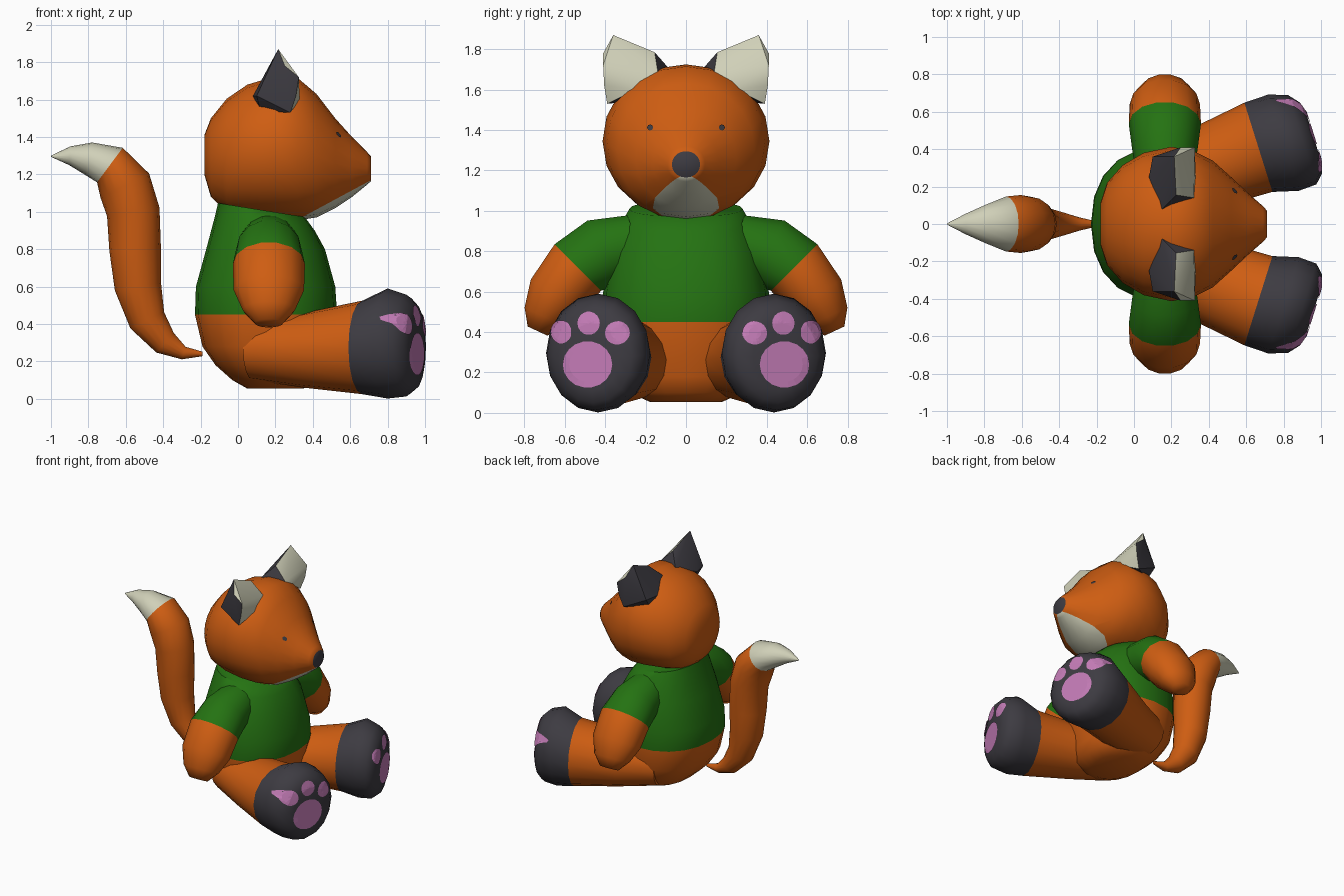
import bpy, bmesh, math
from mathutils import Vector as V
from mathutils.bvhtree import BVHTree

if "Cube" in bpy.data.objects:
    bpy.data.objects.remove(bpy.data.objects["Cube"])


def mat(name, rgb):
    m = bpy.data.materials.new(name)
    m.diffuse_color = (*rgb, 1)
    m.use_nodes = True
    m.node_tree.nodes["Principled BSDF"].inputs["Base Color"].default_value = m.diffuse_color
    return m


ORANGE = mat("orange_fur", (0.62, 0.11, 0.006))
GREEN = mat("green_shirt", (0.018, 0.17, 0.006))
DARK = mat("charcoal", (0.047, 0.044, 0.054))
CREAM = mat("cream", (0.63, 0.63, 0.48))
PINK = mat("pink_pads", (0.55, 0.2, 0.47))


def finish(name, bm, mats, angle):
    bmesh.ops.recalc_face_normals(bm, faces=bm.faces)
    me = bpy.data.meshes.new(name)
    bm.to_mesh(me)
    bm.free()
    for m in mats:
        me.materials.append(m)
    ob = bpy.data.objects.new(name, me)
    bpy.context.collection.objects.link(ob)
    bpy.ops.object.select_all(action='DESELECT')
    ob.select_set(True)
    bpy.context.view_layer.objects.active = ob
    bpy.ops.object.shade_smooth_by_angle(angle=math.radians(angle))
    return ob


def loft(rings, n=16, p=1.0, slot=lambda i: 0):
    """Skin rings of (centre, direction, side axis, side radius, up radius)."""
    bm = bmesh.new()
    loops = []
    for c, d, side, a, b in rings:
        d, side = V(d).normalized(), V(side).normalized()
        up = d.cross(side)
        loop = []
        for k in range(n):
            t = 2 * math.pi * k / n
            u, w = (math.copysign(abs(f) ** p, f) for f in (math.cos(t), math.sin(t)))
            loop.append(bm.verts.new(V(c) + side * a * u + up * b * w))
        loops.append(loop)
    for i in range(len(loops) - 1):
        for k in range(n):
            j = (k + 1) % n
            f = bm.faces.new((loops[i][k], loops[i][j], loops[i + 1][j], loops[i + 1][k]))
            f.material_index = slot(i)
    bm.faces.new(loops[0]).material_index = slot(0)
    bm.faces.new(loops[-1]).material_index = slot(len(loops) - 2)
    bmesh.ops.recalc_face_normals(bm, faces=bm.faces)
    return bm


def decal(name, target, y, z, ry, rz, material, n=18):
    """Thin elliptical plate laid on the +x side of the target."""
    me = target.data
    tree = BVHTree.FromPolygons([v.co for v in me.vertices], [tuple(q.vertices) for q in me.polygons])

    def hit(py, pz):
        loc, nor, _, _ = tree.ray_cast(V((2, py, pz)), V((-1, 0, 0)))
        return loc + nor * 0.006
    bm = bmesh.new()
    centre = bm.verts.new(hit(y, z))
    prev = None
    for r in (0.25, 0.5, 0.75, 1.0):
        ring = [bm.verts.new(hit(y + ry * r * math.cos(2 * math.pi * k / n),
                                 z + rz * r * math.sin(2 * math.pi * k / n))) for k in range(n)]
        for k in range(n):
            j = (k + 1) % n
            if prev:
                bm.faces.new((prev[k], ring[k], ring[j], prev[j]))
            else:
                bm.faces.new((centre, ring[k], ring[j]))
        prev = ring
    bmesh.ops.recalc_face_normals(bm, faces=bm.faces)
    if sum(f.normal.x for f in bm.faces) < 0:
        bmesh.ops.reverse_faces(bm, faces=bm.faces)
    me = bpy.data.meshes.new(name)
    bm.to_mesh(me)
    bm.free()
    me.materials.append(material)
    bpy.context.collection.objects.link(bpy.data.objects.new(name, me))


# Torso: orange seat below the hem, green shirt above (z, back x, front x, half width)
torso = [(0.055, 0.05, 0.35, 0.18), (0.1, -0.03, 0.44, 0.28), (0.18, -0.12, 0.47, 0.35),
         (0.28, -0.19, 0.49, 0.39), (0.45, -0.23, 0.53, 0.41), (0.6, -0.225, 0.52, 0.41),
         (0.8, -0.17, 0.465, 0.37), (0.94, -0.125, 0.415, 0.32), (1.01, -0.11, 0.36, 0.28)]
bm = loft([(((a + b) / 2, 0, z), (0.16 if z > 0.9 else 0, 0, 1), (0, 1, 0), w, (b - a) / 2)
           for z, a, b, w in torso], 20, 0.88, lambda i: int(i >= 4))
finish("torso", bm, [ORANGE, GREEN], 60)

# Head: ball drawn out to a snout (x, half width, bottom z, top z)
head = [(-0.18, 0.11, 1.2, 1.41), (-0.145, 0.22, 1.08, 1.5), (-0.06, 0.315, 1.0, 1.605),
        (0.05, 0.38, 0.98, 1.68), (0.2, 0.413, 0.965, 1.725), (0.32, 0.39, 0.955, 1.715),
        (0.42, 0.34, 0.97, 1.63), (0.52, 0.25, 1.02, 1.5), (0.61, 0.165, 1.08, 1.4),
        (0.69, 0.095, 1.145, 1.32), (0.712, 0.07, 1.165, 1.295)]
bm = loft([((x, 0, (lo + hi) / 2), (1, 0, 0), (0, 1, 0), w, (hi - lo) / 2)
           for x, w, lo, hi in head], 20, 0.97)
# Cream chin below a sloping cut, dark nose on the flat tip
point, normal = V((0.35, 0, 0.975)), V((0.195, 0, -0.362)).normalized()
bmesh.ops.bisect_plane(bm, geom=bm.verts[:] + bm.edges[:] + bm.faces[:], plane_co=point, plane_no=normal)
for f in bm.faces:
    if f.normal.x > 0.95 and f.calc_center_median().x > 0.7:
        f.material_index = 2
    elif (f.calc_center_median() - point).dot(normal) > 0:
        f.material_index = 1
head_ob = finish("head", bm, [ORANGE, CREAM, DARK], 50)

# Tail: curved tube with a cream tip (x, z, radius in the bend plane, radius across)
tail = [(-0.19, 0.24, 0.012, 0.012), (-0.29, 0.245, 0.035, 0.035), (-0.39, 0.3, 0.07, 0.065),
        (-0.485, 0.42, 0.1, 0.09), (-0.535, 0.6, 0.125, 0.12), (-0.55, 0.8, 0.138, 0.135),
        (-0.56, 1.0, 0.142, 0.147), (-0.605, 1.14, 0.145, 0.155), (-0.685, 1.25, 0.115, 0.147),
        (-0.8, 1.285, 0.088, 0.1), (-0.9, 1.3, 0.05, 0.055), (-1.0, 1.297, 0.003, 0.003)]
rings = []
for i, (x, z, r, ry) in enumerate(tail):
    a, b = tail[max(i - 1, 0)], tail[min(i + 1, len(tail) - 1)]
    rings.append(((x, 0, z), (b[0] - a[0], 0, b[1] - a[1]), (0, 1, 0), ry, r))
finish("tail", loft(rings, 16, 1, lambda i: int(i >= 8)), [ORANGE, CREAM], 60)

# Leg (x, y, z, half width, half height), arm (y, z, droop angle, x radius, thickness)
leg = [(0.08, 0.2, 0.27, 0.18, 0.17), (0.35, 0.29, 0.26, 0.22, 0.2), (0.665, 0.41, 0.275, 0.25, 0.25),
       (0.8, 0.435, 0.296, 0.27, 0.294), (0.9, 0.45, 0.285, 0.25, 0.272),
       (0.945, 0.46, 0.28, 0.2, 0.23), (0.96, 0.465, 0.28, 0.14, 0.17)]
arm = [(0.24, 0.84, 20, 0.15, 0.15), (0.4, 0.8, 30, 0.175, 0.18), (0.535, 0.72, 45, 0.193, 0.167),
       (0.64, 0.58, 58, 0.188, 0.155), (0.7, 0.475, 65, 0.14, 0.112), (0.735, 0.405, 65, 0.075, 0.055)]
ear = [(0.215, 0.36, 1.87), (0.225, 0.155, 1.785), (0.32, 0.14, 1.69), (0.325, 0.41, 1.72),
       (0.31, 0.405, 1.62), (0.25, 0.41, 1.78), (0.33, 0.25, 1.6), (0.08, 0.25, 1.62),
       (0.1, 0.36, 1.62), (0.12, 0.29, 1.54), (0.28, 0.39, 1.53), (0.15, 0.08, 1.7)]

for s, side in ((1, "left"), (-1, "right")):
    # Leg with dark boot and pink paw pads
    bm = loft([((x, s * y, z), (0.954, s * 0.3, 0), (-0.3, s * 0.954, 0), w, h)
               for x, y, z, w, h in leg], 16, 1, lambda i: int(i >= 2))
    foot = finish(side + "_leg", bm, [ORANGE, DARK], 50)
    decal(side + "_sole_pad", foot, s * 0.485, 0.24, 0.122, 0.115, PINK)
    for k, (y, z, r) in enumerate(((0.34, 0.395, 0.06), (0.48, 0.443, 0.055), (0.615, 0.4, 0.05))):
        decal(f"{side}_toe_pad_{k + 1}", foot, s * y, z, r, 0.057, PINK)

    # Arm with green sleeve
    rings = []
    for y, z, ang, w, h in arm:
        t = math.radians(ang)
        rings.append(((0.165, s * y, z), (0, s * math.cos(t), -math.sin(t)), (1, 0, 0), w, h))
    finish(side + "_arm", loft(rings, 14, 1, lambda i: int(i < 2)), [ORANGE, GREEN], 60)

    # Ear: dark wedge with a cream front
    bm = bmesh.new()
    for x, y, z in ear:
        bm.verts.new((x, s * y, z))
    bmesh.ops.convex_hull(bm, input=bm.verts)
    bmesh.ops.recalc_face_normals(bm, faces=bm.faces)
    for f in bm.faces:
        f.material_index = int(f.normal.x > 0.35)
    finish(side + "_ear", bm, [DARK, CREAM], 40)

    # Eye
    decal(side + "_eye", head_ob, s * 0.175, 1.41, 0.015, 0.015, DARK, 8)
